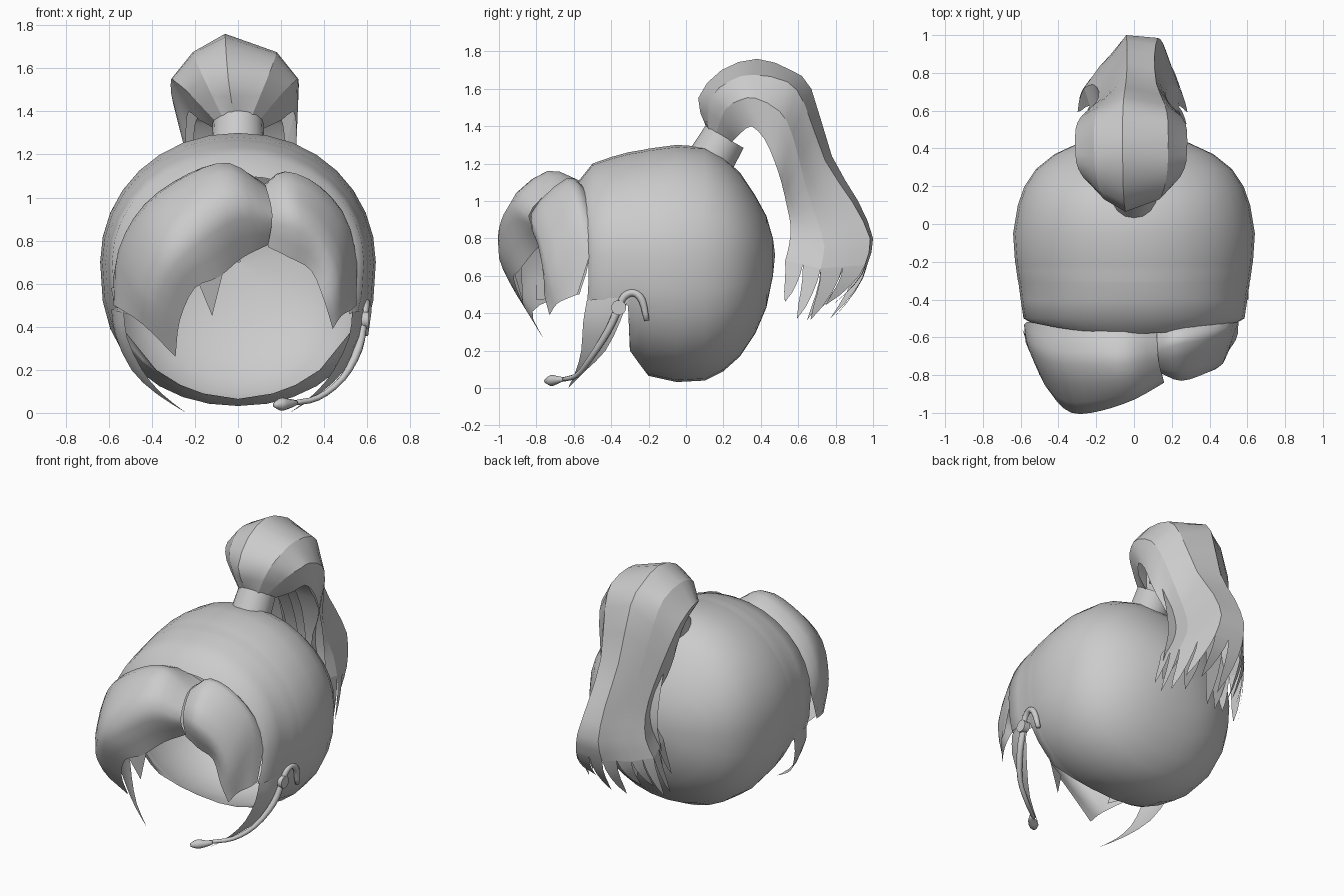
import bpy, bmesh, math
from mathutils import Vector, Matrix

if "Cube" in bpy.data.objects:
    bpy.data.objects.remove(bpy.data.objects["Cube"])

grey = bpy.data.materials.new("plain_grey")
grey.diffuse_color = (0.6, 0.6, 0.6, 1)
grey.use_nodes = True
grey.node_tree.nodes["Principled BSDF"].inputs["Base Color"].default_value = grey.diffuse_color


def mesh_object(name, bm, angle=None, weld=True):
    if weld:
        bmesh.ops.remove_doubles(bm, verts=bm.verts, dist=0.0005)
    me = bpy.data.meshes.new(name)
    bm.to_mesh(me)
    bm.free()
    me.materials.append(grey)
    ob = bpy.data.objects.new(name, me)
    bpy.context.collection.objects.link(ob)
    for p in me.polygons:
        p.use_smooth = True
    if angle:
        bpy.context.view_layer.objects.active = ob
        ob.select_set(True)
        bpy.ops.object.shade_smooth_by_angle(angle=math.radians(angle))
        ob.select_set(False)
    return ob


def spline(pts, n):
    """Resample a point list with a curve passing through every point."""
    pts = [Vector(p) for p in pts]
    ext = [2 * pts[0] - pts[1]] + pts + [2 * pts[-1] - pts[-2]]
    out = []
    for k in range(n + 1):
        s = k / n * (len(pts) - 1)
        i = min(int(s), len(pts) - 2)
        t = s - i
        a, b, c, d = ext[i:i + 4]
        out.append(0.5 * (2 * b + (c - a) * t + (2 * a - 5 * b + 4 * c - d) * t * t
                          + (3 * b - a - 3 * c + d) * t ** 3))
    return out


def add_grid(bm, rows, flip=False):
    vs = [[bm.verts.new(p) for p in r] for r in rows]
    for r0, r1 in zip(vs, vs[1:]):
        for j in range(len(r0) - 1):
            q = [r0[j], r0[j + 1], r1[j + 1], r1[j]]
            bm.faces.new(q[::-1] if flip else q)


def patch(name, rows, nu, nv, flip=False, spikes=()):
    rows = [spline(r, nv) for r in rows]
    cols = [spline(c, nu) for c in zip(*rows)]
    bm = bmesh.new()
    add_grid(bm, list(zip(*cols)), flip)
    for s in spikes:                                  # loose pointed locks on the edge
        bm.faces.new([bm.verts.new(p) for p in s])
    return mesh_object(name, bm)


# Hair cap: rings along y (y, top, bottom, half width, height of the cut edge)
rings = [(-.58, 1.10, .15, .55, .46), (-.5, 1.20, .12, .585, .47), (-.4, 1.235, .11, .60, .47),
         (-.31, 1.26, .10, .612, .44), (-.3, 1.262, .10, .615, .2), (-.25, 1.27, .085, .622, .13),
         (-.22, 1.275, .075, .626, .09), (-.2, 1.28, .065, .63, 0), (-.05, 1.3, .032, .64, 0),
         (.1, 1.29, .04, .615, 0), (.2, 1.235, .09, .58, 0), (.29, 1.15, .17, .52, 0),
         (.37, 1.03, .29, .42, 0), (.43, .92, .43, .29, 0), (.465, .8, .6, .12, 0),
         (.475, .72, .7, .01, 0)]
bm = bmesh.new()
rows = []
for y, top, bot, w, cut in rings:
    amax = math.pi if cut == 0 else math.acos(-((.7 - cut) / (.7 - bot)) ** 1.25)
    row = []
    for k in range(33):
        a0 = math.pi * (k / 16 - 1)
        a = max(-amax, min(amax, a0))
        c, s = math.cos(a), math.sin(a)
        z = .7 + (c * (top - .7) if c > 0 else -abs(c) ** .8 * (.7 - bot))
        yy = y + (.06 * s * s if y == -.58 else 0)
        row.append((w * math.copysign(abs(s) ** .96, s), yy, z))
    rows.append(row)
add_grid(bm, rows, True)
bmesh.ops.dissolve_degenerate(bm, edges=bm.edges, dist=0.0005)
mesh_object("hair_cap", bm)

# Sideburns: curved pointed locks in front of each ear
for side, label in ((1, "right"), (-1, "left")):
    edge = [((.588, -.31, .48), (.572, -.42, .48), (.53, -.53, .47)),
            ((.57, -.35, .36), (.555, -.45, .35), (.515, -.55, .35)),
            ((.495, -.43, .20), (.475, -.50, .20), (.445, -.56, .20)),
            ((.38, -.54, .09), (.37, -.56, .09), (.355, -.59, .09)),
            ((.24, -.63, 0), (.24, -.63, 0), (.24, -.63, 0))]
    patch(label + "_sideburn", [[(side * x, y, z) for x, y, z in r] for r in edge],
          8, 4, side < 0)

# Fringe: two swept locks, each row runs from the cap to the lower edge
patch("large_fringe", [
    [(.12, -.56, 1.06), (.13, -.72, 1.05), (.16, -.84, .92), (.14, -.76, .78)],
    [(-.05, -.55, 1.10), (-.04, -.74, 1.16), (0, -.93, .98), (.02, -.82, .72)],
    [(-.25, -.54, 1.05), (-.22, -.75, 1.11), (-.18, -.99, .89), (-.09, -.89, .63)],
    [(-.45, -.53, .90), (-.42, -.74, .97), (-.33, -1.0, .75), (-.20, -.92, .58)],
    [(-.57, -.52, .68), (-.54, -.68, .76), (-.43, -.91, .56), (-.27, -.86, .43)],
    [(-.58, -.57, .50), (-.56, -.66, .49), (-.44, -.82, .41), (-.29, -.76, .26)]],
    15, 9, True,
    [[(-.19, -.92, .62), (-.12, -.87, .45), (-.07, -.88, .65)],
     [(-.59, -.56, .58), (-.57, -.62, .49), (-.46, -.80, .47), (-.5, -.8, .6)]])
patch("small_fringe", [
    [(.12, -.56, 1.04), (.12, -.68, 1.05), (.14, -.79, .92), (.14, -.76, .77)],
    [(.22, -.54, 1.07), (.22, -.64, 1.12), (.25, -.83, .93), (.24, -.77, .72)],
    [(.40, -.51, .98), (.38, -.61, 1.05), (.38, -.79, .83), (.34, -.75, .66)],
    [(.54, -.50, .78), (.51, -.58, .86), (.47, -.74, .65), (.40, -.76, .52)],
    [(.55, -.58, .50), (.53, -.63, .48), (.48, -.69, .45), (.44, -.73, .39)]],
    12, 9, True)

# Hair tie
bm = bmesh.new()
rot = Vector((0, .5, .86)).to_track_quat('Z', 'Y').to_matrix().to_4x4()
bmesh.ops.create_cone(bm, cap_ends=False, segments=16, radius1=.125, radius2=.118, depth=.13,
                      matrix=Matrix.Translation((0, .173, 1.287)) @ rot)
mesh_object("hair_tie", bm, 40)

# Ponytail: side profiles from the top layer to the inner layer (y, z)
layers = [
    [(.11, 1.39), (.065, 1.55), (.19, 1.70), (.38, 1.76), (.56, 1.70), (.67, 1.60), (.78, 1.24),
     (.92, 1.0), (1.0, .8), (.97, .66)],
    [(.12, 1.38), (.13, 1.55), (.24, 1.645), (.36, 1.675), (.54, 1.63), (.62, 1.48), (.69, 1.18),
     (.77, .97), (.85, .78), (.84, .64)],
    [(.16, 1.36), (.21, 1.49), (.29, 1.54), (.37, 1.55), (.50, 1.48), (.57, 1.35), (.64, 1.08),
     (.70, .90), (.74, .76), (.72, .64)],
    [(.24, 1.31), (.29, 1.36), (.35, 1.40), (.42, 1.33), (.47, 1.22), (.51, 1.1), (.54, .97),
     (.56, .86), (.55, .76), (.53, .68)]]
# The right back edge starts in the second layer and ends in the first
blend = [0, 0, 0, 0, .1, .3, .6, .8, .9, .9]
layers.append([(a[0] + (b[0] - a[0]) * f, a[1] + (b[1] - a[1]) * f)
               for a, b, f in zip(layers[1], layers[0], blend)])
widths = [.36, .75, .95, 1, 1, .9, .66, .60, .70, .85]
# Column edges: layer, sideways reach
columns = [(3, -.24), (2, -.31), (1, -.21), (0, -.06), (4, .18), (2, .28), (3, .27)]
edges = [spline([(x * w, y, z) for (y, z), w in zip(layers[lay], widths)], 18)
         for lay, x in columns]
bm = bmesh.new()
for n, (a, b) in enumerate(zip(edges, edges[1:])):
    add_grid(bm, [[p.lerp(q, t) for t in (0, .25, .5, .75, 1)] for p, q in zip(a, b)])
    # long curved points, two to a panel
    for h in (0, .5):
        p, m, q = (a[-1].lerp(b[-1], h + d) for d in (0, .25, .5))
        length = .21 + .07 * ((n + 2 * h) % 2)
        sweep = .04 + max(0, m.y - .55) * .32
        rows = []
        for t in (0, .25, .5, .75, 1):
            mid = m + Vector((m.x * .2 * t, -sweep * t ** 1.5, -length * t))
            half = (q - p) * .5 * (1 - t) ** .6
            rows.append([mid - half, mid, mid + half + Vector((0, 0, .001 * t))])
        add_grid(bm, rows)
mesh_object("ponytail", bm, 80, False)

# Loose inner strands under the ponytail
bm = bmesh.new()
for x, dy, zt in ((-.15, .02, .45), (-.05, .10, .40), (.06, .06, .47), (.16, 0, .52)):
    path = spline([(x * .4, .28, 1.34), (x * .8, .42, 1.38), (x, .54 + dy / 2, 1.15),
                   (x, .6 + dy, .85), (x * 1.2, .58 + dy, .65), (x * 1.3, .52 + dy, zt)], 12)
    half = [.05, .06, .07, .07, .07, .07, .07, .07, .065, .06, .05, .03, .001]
    add_grid(bm, [[p + Vector((-h, 0, 0)), p + Vector((h, 0, 0))] for p, h in zip(path, half)])
mesh_object("inner_strands", bm)


# Headset: ear hook, boom and microphone as round tubes
def tube(name, pts, radii):
    pts = spline(pts, 12)
    radii = [r.x for r in spline([(r, 0, 0) for r in radii], 12)]
    bm = bmesh.new()
    rows = []
    for i, p in enumerate(pts):
        d = pts[min(i + 1, 12)] - pts[max(i - 1, 0)]
        m = d.to_track_quat('Z', 'X').to_matrix()
        rows.append([p + m @ Vector((math.cos(a), math.sin(a), 0)) * radii[i]
                     for a in (k * math.pi / 4 for k in range(9))])
    add_grid(bm, rows)
    for r in (rows[0][:8][::-1], rows[-1][:8]):
        bm.faces.new([bm.verts.new(v) for v in r])
    mesh_object(name, bm)


tube("ear_hook", [(.585, -.36, .43), (.59, -.33, .49), (.595, -.28, .51), (.60, -.235, .47),
                  (.59, -.21, .36)], [.018, .02, .02, .02, .015])
tube("microphone_boom", [(.58, -.36, .43), (.56, -.42, .30), (.485, -.51, .16), (.37, -.58, .07),
                         (.25, -.66, .045)], [.022, .02, .016, .014, .012])
tube("microphone", [(.27, -.66, .047), (.24, -.69, .043), (.20, -.72, .04), (.17, -.75, .037)],
     [.012, .022, .03, .012])
bm = bmesh.new()
bmesh.ops.create_cone(bm, cap_ends=True, segments=14, radius1=.04, radius2=.04, depth=.04,
                      matrix=Matrix.Translation((.585, -.36, .43)) @ Matrix.Rotation(math.pi / 2, 4, 'Y'))
mesh_object("earpiece", bm, 40)
